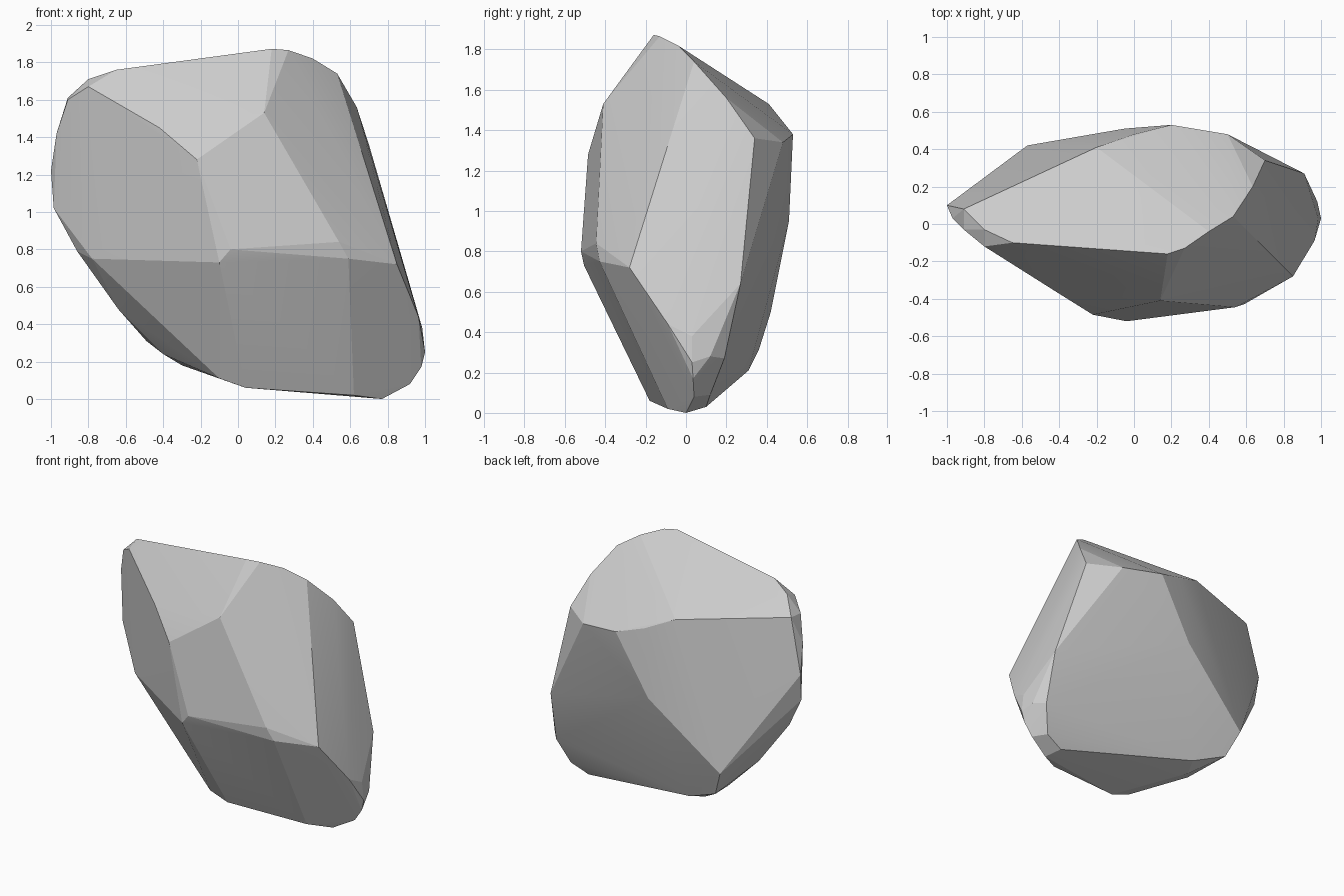
import bpy, bmesh, math

# Corner points of the faceted boulder, grouped by region
front = [(-.04, -.52, .80), (-.10, -.505, .73), (.54, -.445, .84), (.59, -.428, .75), (-.22, -.485, 1.28),
         (.14, -.41, 1.53), (.85, -.28, .72), (-.78, -.08, .75), (-.42, -.36, 1.45)]
top = [(.18, -.16, 1.872), (.27, -.13, 1.865), (-.65, -.10, 1.76), (.40, -.04, 1.82), (.53, .04, 1.74),
       (-.80, -.03, 1.71), (-.80, -.12, 1.67), (.635, .20, 1.56)]
left = [(-.91, -.03, 1.60), (-.91, .08, 1.61), (-.97, .03, 1.42), (-1, .10, 1.22), (-.985, .07, 1.02),
        (-.86, .03, .79), (-.64, .07, .48), (-.40, .08, .24)]
back = [(-.20, .41, 1.53), (.20, .53, 1.38), (.0, .48, 1.44), (.50, .48, 1.34), (.70, .34, 1.36),
        (-.05, .51, .95), (-.57, .42, .50), (-.49, .36, .31), (-.25, .31, .21), (.91, .27, .64)]
base = [(.04, -.18, .06), (-.10, -.18, .11), (.62, -.09, .02), (.77, 0, 0), (-.30, .20, .18),
        (.72, .10, .03), (.92, .04, .08), (.98, .035, .17), (1, .03, .25), (.985, .03, .38),
        (.92, .19, .27), (.85, .12, .09), (.965, -.09, .44), (.98, .12, .28)]

# Wrap the points in a convex skin and merge nearly coplanar triangles
bm = bmesh.new()
for p in front + top + left + back + base:
    bm.verts.new(p)
bmesh.ops.convex_hull(bm, input=bm.verts[:])
loose = [v for v in bm.verts if not v.link_faces]
bmesh.ops.delete(bm, geom=loose, context='VERTS')
bmesh.ops.dissolve_limit(bm, angle_limit=math.radians(1), verts=bm.verts[:], edges=bm.edges[:])
bmesh.ops.recalc_face_normals(bm, faces=bm.faces[:])

mesh = bpy.data.meshes.new("boulder")
bm.to_mesh(mesh)
bm.free()
boulder = bpy.data.objects.new("boulder", mesh)
bpy.context.collection.objects.link(boulder)

# Crisp facets, soft shading only across shallow creases
bpy.context.view_layer.objects.active = boulder
boulder.select_set(True)
bpy.ops.object.shade_smooth_by_angle(angle=math.radians(10))
